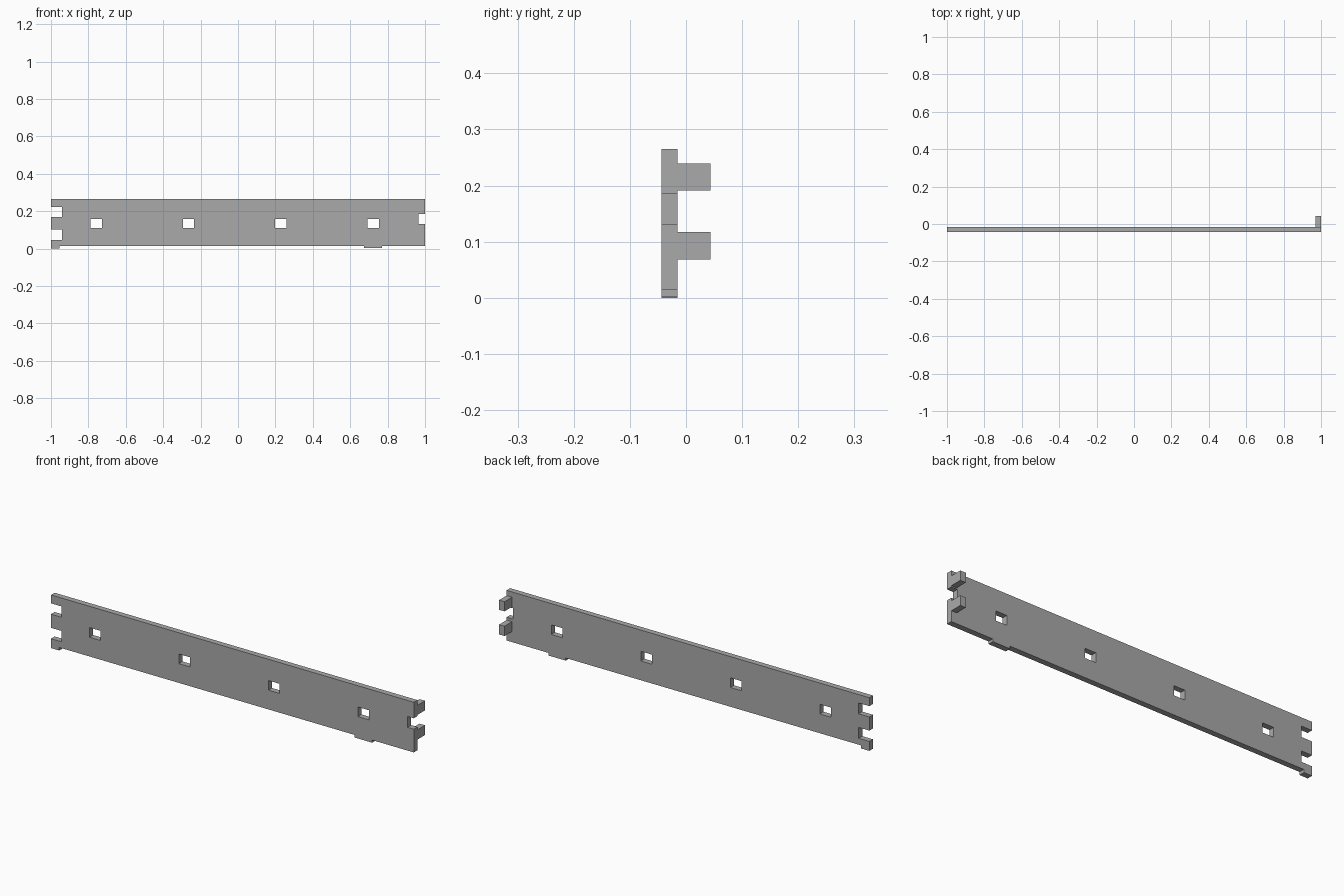
import bpy, bmesh

if "Cube" in bpy.data.objects:
    bpy.data.objects.remove(bpy.data.objects["Cube"])

grey = bpy.data.materials.new("mid grey")
grey.diffuse_color = (0.4, 0.4, 0.4, 1)
grey.use_nodes = True
grey.node_tree.nodes["Principled BSDF"].inputs["Base Color"].default_value = grey.diffuse_color

FRONT, BACK, REAR = -0.044, -0.0155, 0.044   # y of panel front, panel back, tab ends


def finish(bm, name):
    bmesh.ops.recalc_face_normals(bm, faces=bm.faces)
    mesh = bpy.data.meshes.new(name)
    bm.to_mesh(mesh)
    bm.free()
    mesh.materials.append(grey)
    ob = bpy.data.objects.new(name, mesh)
    bpy.context.collection.objects.link(ob)


def rect(x0, x1, z0, z1):
    return [(x0, z0), (x1, z0), (x1, z1), (x0, z1)]


def plate(name, loops, y0, y1):
    """Fill an outline (first loop) with holes (other loops) and extrude it along y."""
    bm = bmesh.new()
    edges = []
    for loop in loops:
        vs = [bm.verts.new((x, y0, z)) for x, z in loop]
        edges += [bm.edges.new((vs[i - 1], vs[i])) for i in range(len(vs))]
    bmesh.ops.triangle_fill(bm, use_beauty=True, edges=edges, normal=(0, -1, 0))
    ext = bmesh.ops.extrude_face_region(bm, geom=bm.faces[:], use_keep_orig=True)
    moved = [v for v in ext["geom"] if isinstance(v, bmesh.types.BMVert)]
    bmesh.ops.translate(bm, verts=moved, vec=(0, y1 - y0, 0))
    finish(bm, name)


# Panel outline with bottom feet, right notch and two left notches
outline = [(-1, 0), (-0.955, 0), (-0.955, 0.015),
           (0.674, 0.015), (0.674, 0.002), (0.77, 0.002), (0.77, 0.015),
           (1, 0.015), (1, 0.131), (0.966, 0.131), (0.966, 0.185), (1, 0.185),
           (1, 0.265), (-1, 0.265)]
for z0, z1 in ((0.169, 0.223), (0.047, 0.101)):
    outline += [(-1, z1), (-0.941, z1), (-0.941, z0), (-1, z0)]

# Four evenly spaced rectangular slots
slots = [rect(x, x + 0.061, 0.111, 0.159) for x in (-0.788, -0.295, 0.199, 0.692)]
plate("slotted_panel", [outline] + slots, FRONT, BACK)

# Two tabs pointing backwards at the right end
for label, z0, z1 in (("lower_end_tab", 0.068, 0.117), ("upper_end_tab", 0.191, 0.239)):
    plate(label, [rect(0.97, 1, z0, z1)], BACK, REAR)
